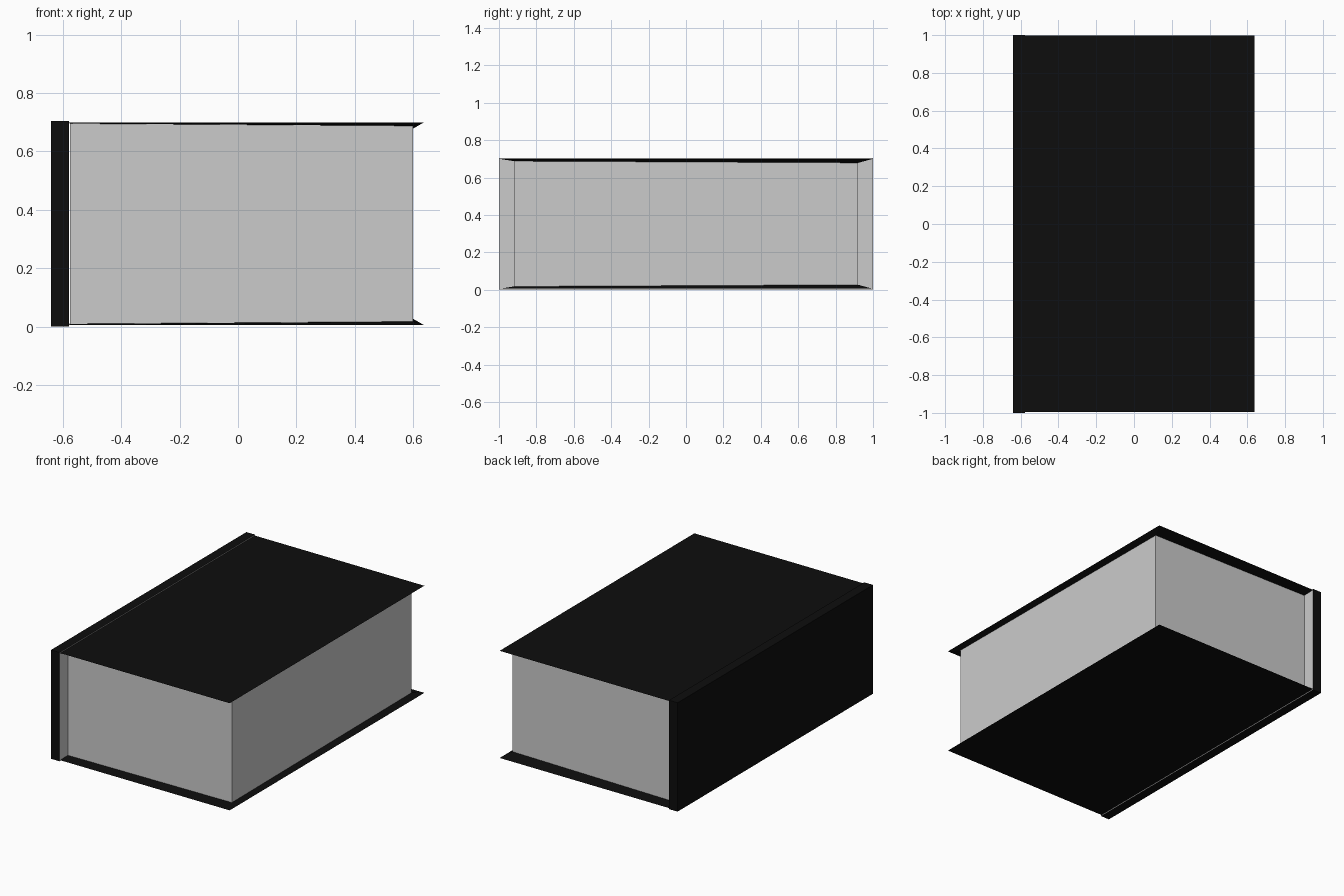
import bpy, bmesh

if "Cube" in bpy.data.objects:
    bpy.data.objects.remove(bpy.data.objects["Cube"])


def material(name, rgb):
    m = bpy.data.materials.new(name)
    m.diffuse_color = (*rgb, 1)
    m.use_nodes = True
    m.node_tree.nodes["Principled BSDF"].inputs["Base Color"].default_value = m.diffuse_color
    return m


BLACK = material("cover black", (0.004, 0.004, 0.004))
GREY = material("paper grey", (0.6, 0.6, 0.6))


def make(name, bm, *mats):
    bmesh.ops.recalc_face_normals(bm, faces=bm.faces)
    me = bpy.data.meshes.new(name)
    bm.to_mesh(me)
    bm.free()
    for m in mats:
        me.materials.append(m)
    ob = bpy.data.objects.new(name, me)
    bpy.context.collection.objects.link(ob)


def ring(bm, x0, x1, y0, y1, zs):
    corners = ((x0, y0), (x1, y0), (x1, y1), (x0, y1))
    return [bm.verts.new((x, y, z)) for (x, y), z in zip(corners, zs)]


def prism(a, b):
    """Closed solid between two four-cornered rings."""
    bm = bmesh.new()
    lo, hi = ring(bm, *a), ring(bm, *b)
    bm.faces.new(lo)
    bm.faces.new(hi)
    for i in range(4):
        j = (i + 1) % 4
        bm.faces.new((lo[i], lo[j], hi[j], hi[i]))
    return bm


# page block
px0, px1, py = -0.575, 0.6, 0.92
make("page_block", prism((px0, px1, -py, py, [0.008] * 4),
                         (px0, px1, -py, py, [0.695] * 4)), GREY)

# covers: flat outside, knife-edged, inner face tilting down to the pages
mid = 0.3525
depth = (0.004, 0.012, 0.021, 0.006)
for name, s in (("top_cover", 1), ("bottom_cover", -1)):
    z = mid + s * 0.347
    make(name, prism((-0.58, 0.637, -0.995, 0.998, [z] * 4),
                     (px0, px1, -py, py, [z - s * d for d in depth])), BLACK)

# spine, with its page-side face lined in paper
bm = prism((-0.64, -0.578, -1, 1, [0] * 4), (-0.64, -0.578, -1, 1, [0.705] * 4))
bmesh.ops.recalc_face_normals(bm, faces=bm.faces)
for f in bm.faces:
    f.material_index = 1 if f.normal.x > 0.5 else 0
make("spine", bm, BLACK, GREY)
